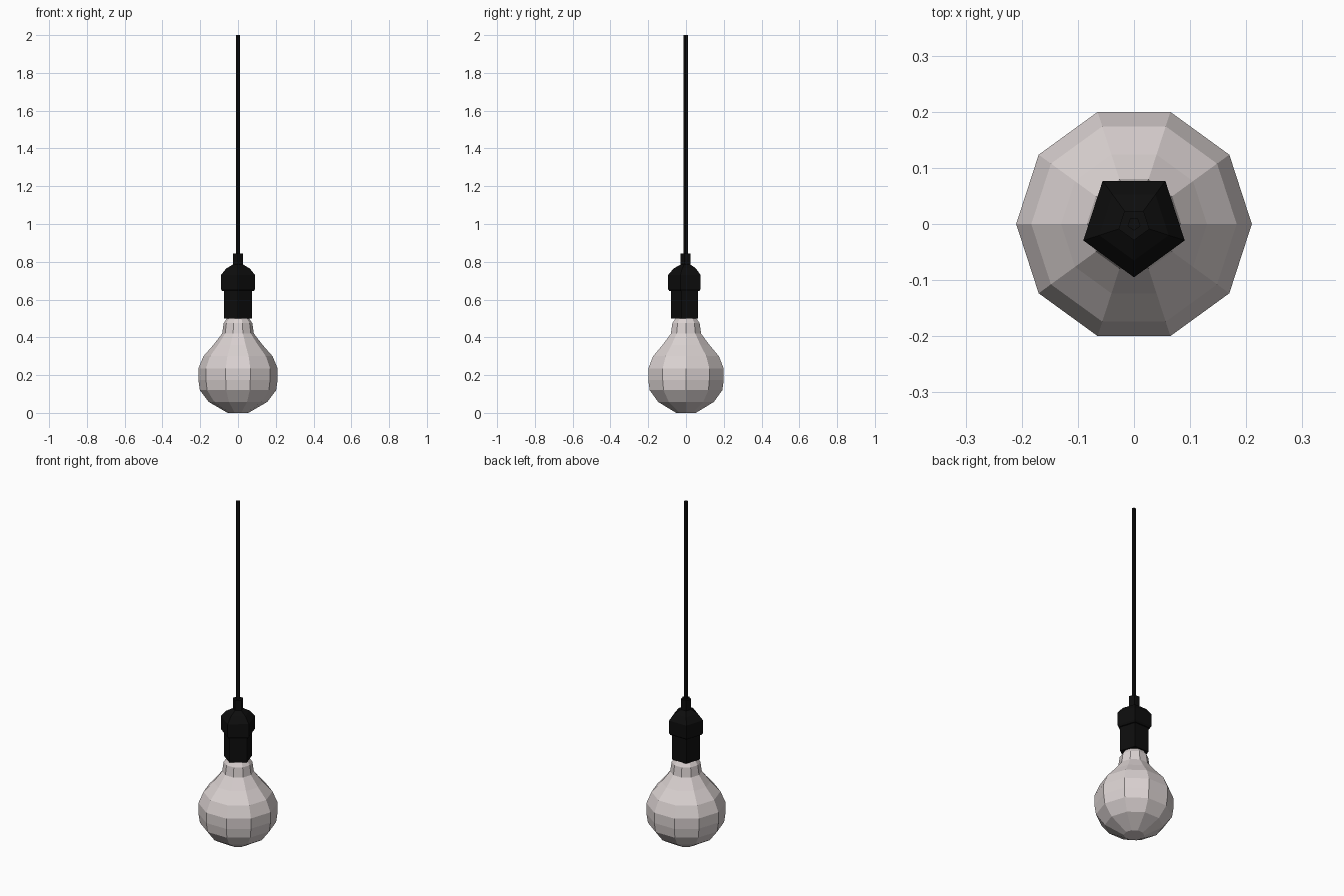
import bpy, bmesh, math

if "Cube" in bpy.data.objects:
    bpy.data.objects.remove(bpy.data.objects["Cube"])


def material(name, rgb):
    m = bpy.data.materials.new(name)
    m.diffuse_color = (*rgb, 1)
    m.use_nodes = True
    m.node_tree.nodes["Principled BSDF"].inputs["Base Color"].default_value = m.diffuse_color
    return m


def lathe(name, profile, sides, start, mat):
    """Flat-shaded turned solid from (radius, z) points, capped at both ends."""
    bm = bmesh.new()
    rings = []
    for r, z in profile:
        angles = [start + 2 * math.pi * i / sides for i in range(sides)]
        rings.append([bm.verts.new((r * math.cos(a), r * math.sin(a), z)) for a in angles])
    for lo, hi in zip(rings, rings[1:]):
        for i in range(sides):
            j = (i + 1) % sides
            bm.faces.new((lo[i], lo[j], hi[j], hi[i]))
    bm.faces.new(rings[0][::-1])
    bm.faces.new(rings[-1])
    bmesh.ops.recalc_face_normals(bm, faces=bm.faces)
    me = bpy.data.meshes.new(name)
    bm.to_mesh(me)
    bm.free()
    me.materials.append(mat)
    ob = bpy.data.objects.new(name, me)
    bpy.context.collection.objects.link(ob)
    return ob


glass = material("pale_glass", (0.70, 0.64, 0.635))
black = material("black", (0.004, 0.004, 0.004))
POINT_FRONT = -math.pi / 2

# Ten-sided glass bulb with a narrow neck
lathe("bulb", [(0.055, 0.0), (0.155, 0.058), (0.202, 0.12), (0.21, 0.175), (0.21, 0.235),
               (0.183, 0.30), (0.13, 0.36), (0.084, 0.42), (0.076, 0.475),
               (0.055, 0.505)], 10, 0, glass)

# Five-sided socket, collar and cord grip
lathe("socket", [(0.079, 0.50), (0.079, 0.66)], 5, POINT_FRONT, black)
lathe("collar", [(0.088, 0.645), (0.095, 0.655), (0.095, 0.73), (0.065, 0.765),
                 (0.029, 0.785)], 5, POINT_FRONT, black)
lathe("cord_grip", [(0.029, 0.775), (0.029, 0.845)], 5, POINT_FRONT, black)

# Hanging cord
lathe("cord", [(0.012, 0.83), (0.012, 2.0)], 5, POINT_FRONT, black)
